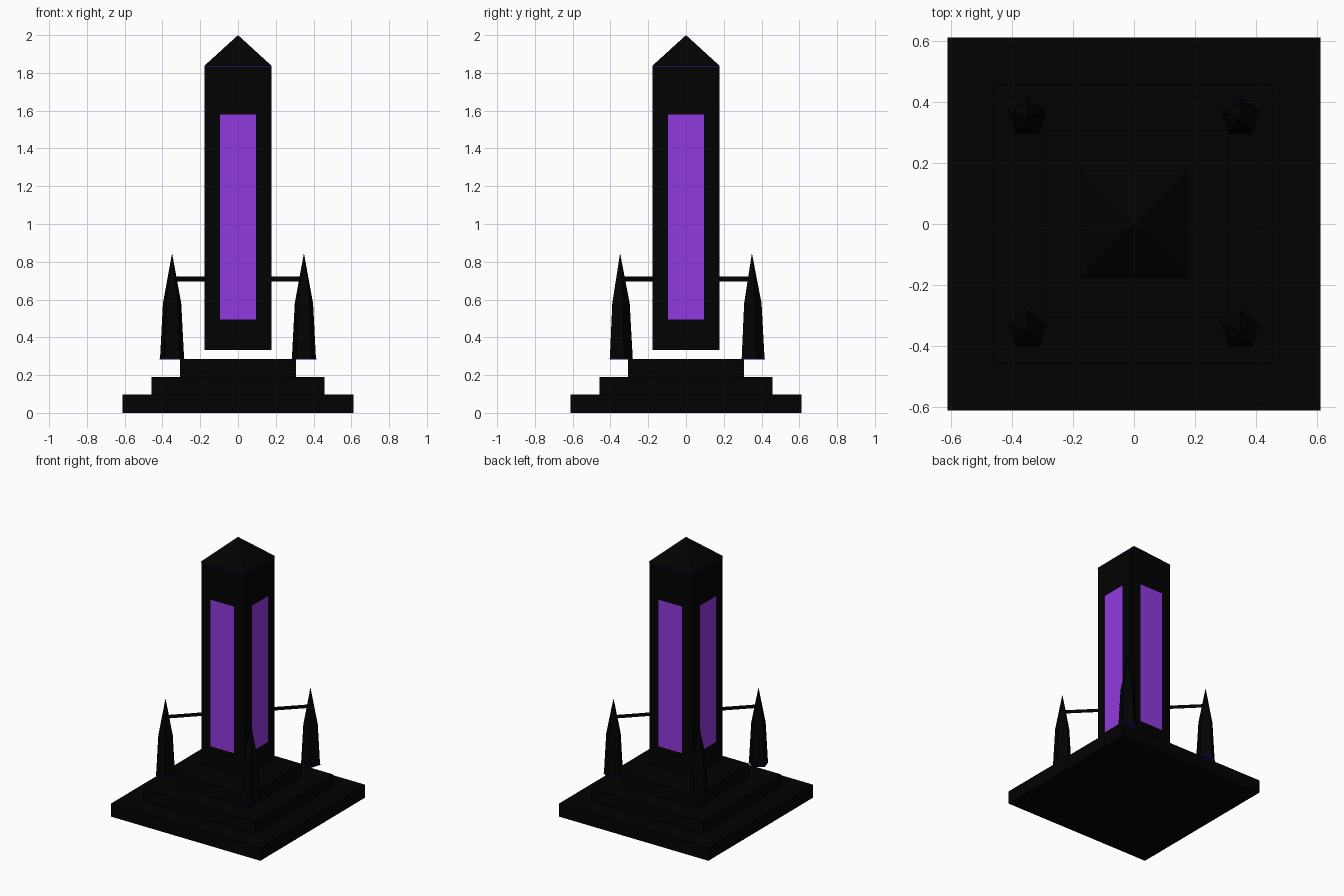
import bpy, math

cube = bpy.data.objects.get("Cube")
if cube:
    bpy.data.objects.remove(cube, do_unlink=True)


def material(name, rgb):
    m = bpy.data.materials.new(name)
    m.use_nodes = True
    m.diffuse_color = (*rgb, 1)
    m.node_tree.nodes["Principled BSDF"].inputs["Base Color"].default_value = (*rgb, 1)
    return m


black = material("black stone", (0.0006, 0.0006, 0.0006))
purple = material("glowing purple", (0.28, 0.042, 0.73))
indigo = material("dark indigo", (0.014, 0.004, 0.13))


def add_mesh(name, verts, faces, mat):
    mesh = bpy.data.meshes.new(name)
    mesh.from_pydata(verts, [], faces)
    mesh.materials.append(mat)
    ob = bpy.data.objects.new(name, mesh)
    bpy.context.collection.objects.link(ob)
    return ob


def loft(name, profile, sides, start, mat, tip=None, centre=(0, 0)):
    """Stack regular polygons (radius, z), optionally closed to a point."""
    verts, faces = [], []
    for r, z in profile:
        for i in range(sides):
            a = start + math.tau * i / sides
            verts.append((centre[0] + r * math.cos(a), centre[1] + r * math.sin(a), z))
    for k in range(len(profile) - 1):
        for i in range(sides):
            j = (i + 1) % sides
            a, b = k * sides, (k + 1) * sides
            faces.append((a + i, a + j, b + j, b + i))
    faces.append(tuple(reversed(range(sides))))
    top = (len(profile) - 1) * sides
    if tip is None:
        faces.append(tuple(range(top, top + sides)))
    else:
        verts.append((*centre, tip))
        for i in range(sides):
            faces.append((top + i, top + (i + 1) % sides, len(verts) - 1))
    return add_mesh(name, verts, faces, mat)


def square(name, half, z0, z1, mat, tip=None):
    r = half * math.sqrt(2)
    return loft(name, [(r, z0), (r, z1)], 4, math.pi / 4, mat, tip)


def sheet(name, a, b, z0, z1, mat):
    """Upright flat rectangle between two ground points."""
    verts = [(*a, z0), (*b, z0), (*b, z1), (*a, z1)]
    return add_mesh(name, verts, [(0, 1, 2, 3)], mat)


# Stepped base
square("base_lower_step", 0.611, 0, 0.097, black)
square("base_middle_step", 0.458, 0.097, 0.19, black)
square("base_upper_step", 0.306, 0.19, 0.286, black)

# Floating obelisk, with a hairline seam under its pyramid cap
square("obelisk_shaft", 0.1765, 0.334, 1.832, black)
square("cap_seam", 0.177, 1.832, 1.836, indigo)
square("obelisk_cap", 0.1765, 1.836, 1.839, black, tip=2.0)

# Glowing sheet hovering just off each face
for i, side in enumerate(("front", "left", "back", "right")):
    panel = sheet("panel_" + side, (-0.096, -0.183), (0.096, -0.183),
                  0.495, 1.579, purple)
    panel.rotation_euler.z = i * math.pi / 2

# Corner spikes, their undersides, and the thin diagonal braces
D = 0.349
for sx, xn in ((-1, "right"), (1, "left")):
    for sy, yn in ((-1, "front"), (1, "back")):
        corner = (sx * D, sy * D)
        label = yn + "_" + xn
        loft("spike_" + label, [(0.067, 0.288), (0.051, 0.58)], 5, math.pi / 2,
             black, tip=0.846, centre=corner)
        loft("spike_foot_" + label, [(0.069, 0.282), (0.069, 0.288)], 5,
             math.pi / 2, indigo, centre=corner)
        sheet("brace_" + label, (sx * 0.15, sy * 0.15), corner, 0.695, 0.721, black)
